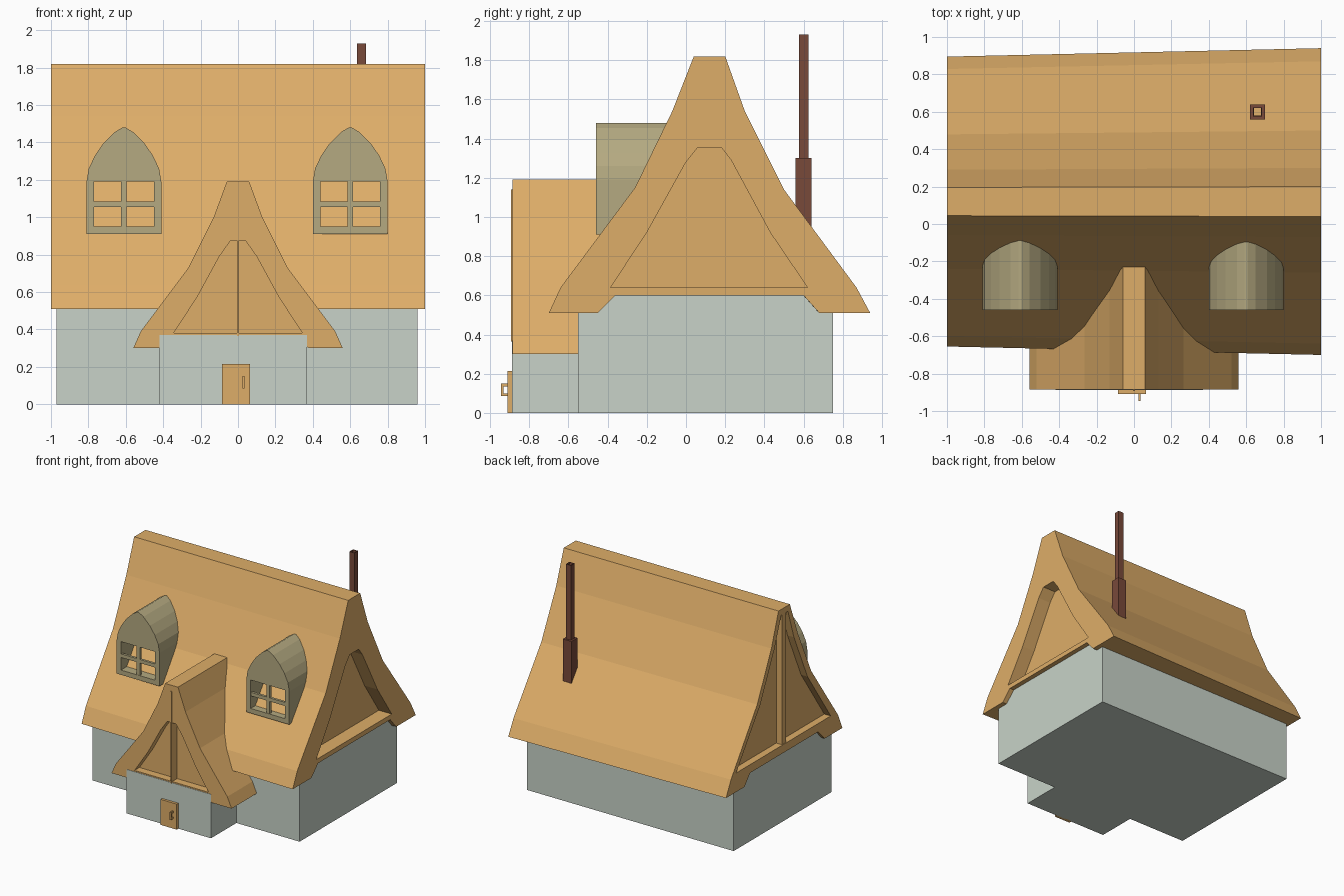
import bpy, bmesh

if "Cube" in bpy.data.objects:
    bpy.data.objects.remove(bpy.data.objects["Cube"])


def material(name, rgb):
    m = bpy.data.materials.new(name)
    m.diffuse_color = (*rgb, 1)
    m.use_nodes = True
    m.node_tree.nodes["Principled BSDF"].inputs["Base Color"].default_value = m.diffuse_color
    return m


TAN = material("thatch_tan", (0.73, 0.42, 0.14))
WALL = material("pale_grey_green", (0.58, 0.65, 0.58))
OLIVE = material("olive_frame", (0.46, 0.40, 0.22))
BRICK = material("brick_brown", (0.19, 0.068, 0.042))


def prism(name, pts, axis, a, b, mat):
    """Extrude a profile along an axis: x uses (y,z), y uses (x,z), z uses (x,y)."""
    def place(p, t):
        return {"x": (t, p[0], p[1]), "y": (p[0], t, p[1]), "z": (p[0], p[1], t)}[axis]
    bm = bmesh.new()
    lo = [bm.verts.new(place(p, a)) for p in pts]
    hi = [bm.verts.new(place(p, b)) for p in pts]
    bm.faces.new(lo)
    bm.faces.new(hi)
    for i in range(len(pts)):
        j = (i + 1) % len(pts)
        bm.faces.new((lo[i], lo[j], hi[j], hi[i]))
    bmesh.ops.recalc_face_normals(bm, faces=bm.faces)
    me = bpy.data.meshes.new(name)
    bm.to_mesh(me)
    bm.free()
    me.materials.append(mat)
    ob = bpy.data.objects.new(name, me)
    bpy.context.collection.objects.link(ob)
    return ob


def box(name, x0, x1, y0, y1, z0, z1, mat):
    return prism(name, [(x0, y0), (x1, y0), (x1, y1), (x0, y1)], "z", z0, z1, mat)


def cut(ob, cutter):
    mod = ob.modifiers.new("cut", "BOOLEAN")
    mod.operation = "DIFFERENCE"
    mod.solver = "EXACT"
    mod.object = cutter
    bpy.context.view_layer.objects.active = ob
    bpy.ops.object.modifier_apply(modifier=mod.name)
    bpy.data.objects.remove(cutter)


def mirrored(half):
    """Right half of a profile plus its mirror image."""
    return half + [(-x, z) for x, z in reversed(half)]


# Walls
box("main_walls", -0.97, 0.96, -0.55, 0.75, 0, 0.62, WALL)
box("porch_walls", -0.42, 0.37, -0.888, -0.5, 0, 0.37, WALL)

# Main roof: flared profile, slightly narrower at the left end
roof = prism("main_roof", [
    (-0.70, 0.51), (-0.64, 0.64), (-0.26, 1.15), (-0.07, 1.54), (0.04, 1.82),
    (0.20, 1.82), (0.30, 1.54), (0.50, 1.14), (0.87, 0.64), (0.94, 0.51),
    (0.68, 0.51), (0.60, 0.60), (-0.36, 0.60), (-0.45, 0.51)], "x", -1, 1, TAN)
for v in roof.data.vertices:
    if v.co.x < 0:
        v.co.y = 0.12 + (v.co.y - 0.12) * 0.945

# Gable recesses
cut(roof, prism("right_recess", [
    (-0.385, 0.64), (-0.20, 0.92), (0.0, 1.28), (0.06, 1.355), (0.18, 1.355),
    (0.23, 1.29), (0.43, 0.92), (0.62, 0.64)], "x", 0.88, 1.1, TAN))
cut(roof, prism("left_recess", [
    (-0.50, 0.67), (-0.19, 1.12), (-0.01, 1.52), (0.07, 1.77), (0.16, 1.77),
    (0.25, 1.52), (0.44, 1.12), (0.76, 0.67)], "x", -1.1, -0.94, TAN))
box("left_gable_post", -0.995, -0.93, 0.09, 0.14, 0.66, 1.78, TAN)

# Porch roof with recess and thin central post
porch = prism("porch_roof", mirrored([
    (0.29, 0.36), (0.38, 0.30), (0.56, 0.30), (0.52, 0.39), (0.265, 0.73),
    (0.13, 1.0), (0.06, 1.19)]), "y", -0.885, -0.15, TAN)
cut(porch, prism("porch_recess", mirrored([
    (0.345, 0.38), (0.22, 0.57), (0.10, 0.79), (0.04, 0.875)]), "y", -1, -0.82, TAN))
box("porch_post", -0.006, 0.006, -0.892, -0.80, 0.365, 1.14, TAN)

# Dormer windows: hollow arched frames with cross bars
for side, cx in (("left", -0.61), ("right", 0.60)):
    arch = mirrored([(0.20, 0.91), (0.20, 1.19), (0.188, 1.26), (0.155, 1.33),
                     (0.11, 1.395), (0.05, 1.455), (0.008, 1.48)])
    dormer = prism(side + "_dormer", [(cx + x, z) for x, z in arch], "y", -0.46, 0.0, OLIVE)
    cut(dormer, box("opening", cx - 0.16, cx + 0.16, -0.6, -0.1, 0.95, 1.19, OLIVE))
    box(side + "_window_mullion", cx - 0.015, cx + 0.015, -0.458, -0.435, 0.94, 1.20, OLIVE)
    box(side + "_window_crossbar", cx - 0.17, cx + 0.17, -0.457, -0.436, 1.055, 1.085, OLIVE)

# Chimney: two open square tubes
chimney = box("chimney_base", 0.62, 0.70, 0.56, 0.64, 0.90, 1.30, BRICK)
cut(chimney, box("bore", 0.64, 0.68, 0.58, 0.62, 0.8, 1.4, BRICK))
flue = box("chimney_flue", 0.636, 0.684, 0.576, 0.624, 1.25, 1.93, BRICK)
cut(flue, box("bore", 0.641, 0.679, 0.581, 0.619, 1.2, 2.0, BRICK))

# Door and handle
box("door", -0.085, 0.065, -0.91, -0.88, 0, 0.215, TAN)
handle = box("door_handle", 0.025, 0.035, -0.945, -0.905, 0.085, 0.15, TAN)
cut(handle, box("grip_gap", 0.0, 0.06, -0.932, -0.909, 0.1, 0.135, TAN))
